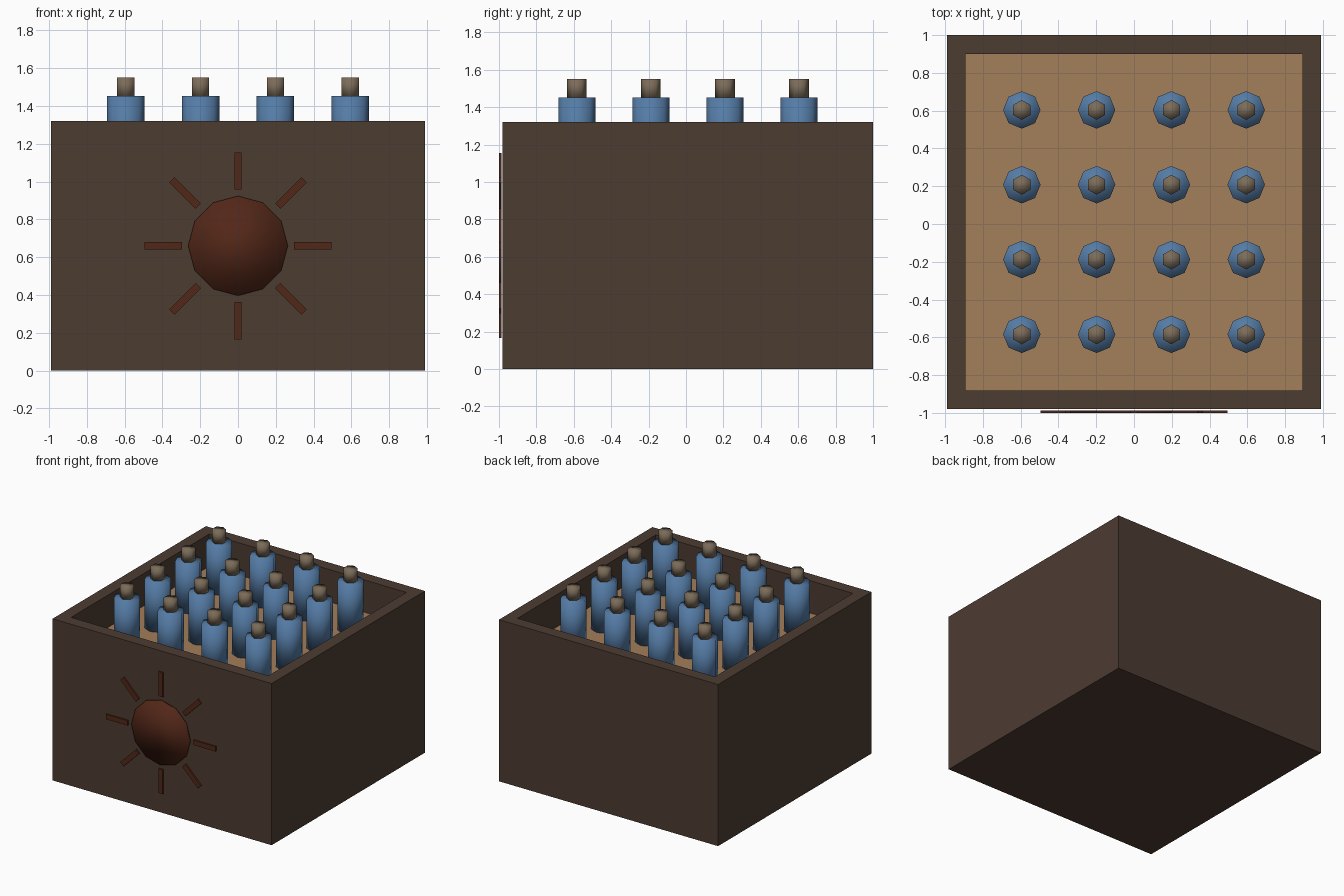
import bpy, bmesh, math
from mathutils import Matrix, Vector

if "Cube" in bpy.data.objects:
    bpy.data.objects.remove(bpy.data.objects["Cube"])

S = 0.66          # size of one design unit
YC = 0.01         # crate centre in y (the emblem sticks out in front)


def material(name, rgb):
    m = bpy.data.materials.new(name)
    m.diffuse_color = (*rgb, 1)
    m.use_nodes = True
    m.node_tree.nodes["Principled BSDF"].inputs["Base Color"].default_value = m.diffuse_color
    return m


DARK = material("dark_wood", (0.073, 0.045, 0.031))
TAN = material("tan_floor", (0.37, 0.21, 0.10))
BLUE = material("blue_glass", (0.09, 0.20, 0.38))
CORK = material("cork", (0.20, 0.15, 0.10))
RUST = material("rust_paint", (0.085, 0.02, 0.009))


def to_mesh(name, bm, *mats, smooth=False):
    bmesh.ops.recalc_face_normals(bm, faces=bm.faces)
    for f in bm.faces:
        f.smooth = smooth
    me = bpy.data.meshes.new(name)
    bm.to_mesh(me)
    bm.free()
    for m in mats:
        me.materials.append(m)
    return me


def add(name, me, loc, rot=(0, 0, 0)):
    ob = bpy.data.objects.new(name, me)
    ob.location, ob.rotation_euler = loc, rot
    bpy.context.collection.objects.link(ob)
    return ob


def box_bm(size):
    bm = bmesh.new()
    bmesh.ops.create_cube(bm, size=1, matrix=Matrix.Diagonal((*size, 1)))
    return bm


def cylinder(name, sides, r, h, mat, turn=0.0):
    bm = bmesh.new()
    bmesh.ops.create_cone(bm, cap_ends=True, segments=sides, radius1=r, radius2=r,
                          depth=h, matrix=Matrix.Rotation(turn, 4, 'Z'))
    return to_mesh(name, bm, mat, smooth=True)


# Crate: block with an inset top pushed down to a tan floor
bm = box_bm((3 * S, 3 * S, 2 * S))
top = max(bm.faces, key=lambda f: f.calc_center_median().z)
bmesh.ops.inset_region(bm, faces=[top], thickness=0.15 * S, use_even_offset=True)
res = bmesh.ops.extrude_discrete_faces(bm, faces=[top])
floor = res["faces"][0]
bmesh.ops.translate(bm, verts=floor.verts, vec=Vector((0, 0, -0.4 * S)))
floor.material_index = 1
add("crate", to_mesh("crate", bm, DARK, TAN), (0, YC, S))

# Bottles: 4 x 4 grid of eight-sided bodies with six-sided stoppers
body = cylinder("bottle_body", 8, 0.15 * S, 0.6 * S, BLUE)
cork = cylinder("bottle_stopper", 6, 0.08 * S, 0.15 * S, CORK, math.pi / 2)
# keep a stopper corner pointing along y
if max(v.co.y for v in cork.vertices) < 0.079 * S:
    cork.transform(Matrix.Rotation(math.pi / 2, 4, 'Z'))
for i in range(4):
    for j in range(4):
        x, y = (-0.9 + 0.6 * i) * S, YC + (-0.9 + 0.6 * j) * S
        add(f"bottle_body_{i}_{j}", body, (x, y, 1.9 * S))
        add(f"bottle_stopper_{i}_{j}", cork, (x, y, 2.275 * S))

# Sun emblem: disc and eight rays just in front of the crate
EY = YC - 1.52 * S
disc = cylinder("sun_disc", 12, 0.4 * S, 0.02 * S, RUST)
add("sun_disc", disc, (0, EY, S), (math.pi / 2, 0, 0))
ray = to_mesh("sun_ray", box_bm((0.3 * S, 0.02 * S, 0.06 * S)), RUST)
for k in range(8):
    a = k * math.pi / 4
    add(f"sun_ray_{k}", ray,
        (0.6 * S * math.cos(a), EY, S + 0.6 * S * math.sin(a)), (0, -a, 0))
